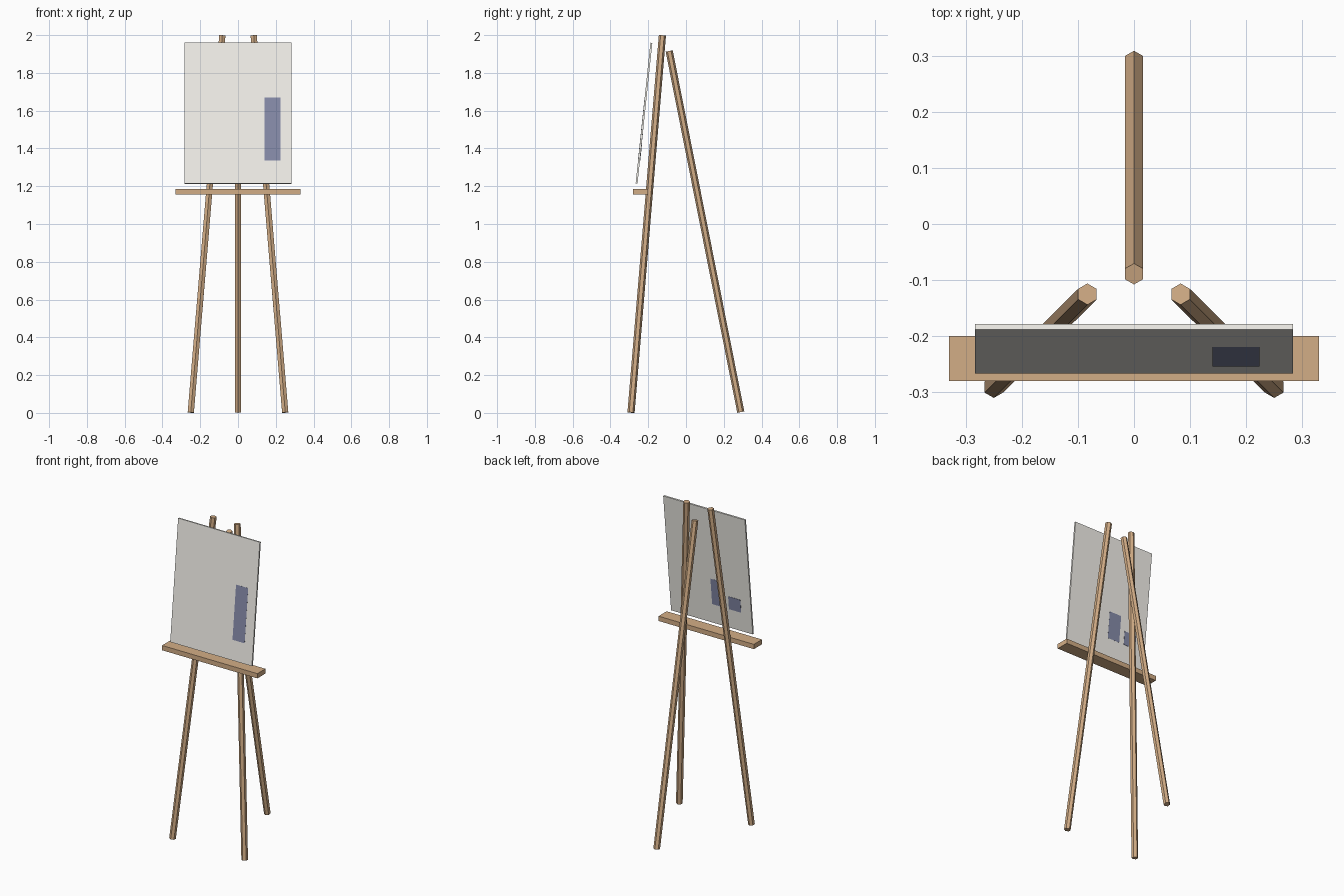
import bpy, bmesh, math
from mathutils import Vector, Matrix

if "Cube" in bpy.data.objects:
    bpy.data.objects.remove(bpy.data.objects["Cube"])


def material(name, rgb):
    m = bpy.data.materials.new(name)
    m.diffuse_color = (*rgb, 1)
    m.use_nodes = True
    m.node_tree.nodes["Principled BSDF"].inputs["Base Color"].default_value = m.diffuse_color
    return m


wood = material("wood", (0.65, 0.42, 0.24))
cloth = material("canvas_cloth", (0.91, 0.89, 0.84))
navy = material("navy_paint", (0.24, 0.26, 0.40))


def add_object(name, bm, mat, matrix):
    mesh = bpy.data.meshes.new(name)
    bm.to_mesh(mesh)
    bm.free()
    mesh.materials.append(mat)
    obj = bpy.data.objects.new(name, mesh)
    obj.matrix_world = matrix
    bpy.context.collection.objects.link(obj)


def leg(name, foot, top, radius=0.019):
    foot, top = Vector(foot), Vector(top)
    axis = top - foot
    bm = bmesh.new()
    bmesh.ops.create_cone(bm, cap_ends=True, segments=6, radius1=radius,
                          radius2=radius, depth=axis.length)
    turn = Vector((0, 0, 1)).rotation_difference(axis).to_matrix().to_4x4()
    add_object(name, bm, wood, Matrix.Translation((foot + top) / 2) @ turn)


def box(name, size, centre, mat, parent=Matrix()):
    bm = bmesh.new()
    bmesh.ops.create_cube(bm, size=1)
    bmesh.ops.scale(bm, vec=size, verts=bm.verts)
    add_object(name, bm, mat, parent @ Matrix.Translation(centre))


# Tripod of hexagonal legs
for side, s in (("left", -1), ("right", 1)):
    leg("front_leg_" + side, (s * 0.25, -0.291, 0.002), (s * 0.083, -0.125, 1.998))
leg("rear_leg", (0, 0.29, 0.004), (0, -0.089, 1.916))

# Tray across the front legs
box("tray", (0.66, 0.08, 0.03), (0, -0.24, 1.17), wood)

# Leaning canvas
lean = Matrix.Translation((0, -0.2225, 1.5865)) @ Matrix.Rotation(math.radians(-6), 4, 'X')
box("canvas", (0.566, 0.01, 0.75), (0, 0, 0), cloth, lean)

# Painted bars of rising height, sunk into the canvas: the short ones show
# on its back, the tallest on its front
for i, depth in enumerate((0.0038, 0.0025, 0.0, -0.0025)):
    height = 0.0835 * (i + 1)
    box(f"painted_bar_{i + 1}", (0.084, 0.006, height),
        (-0.17 + 0.1173 * i, depth, -0.252 + height / 2), navy, lean)
